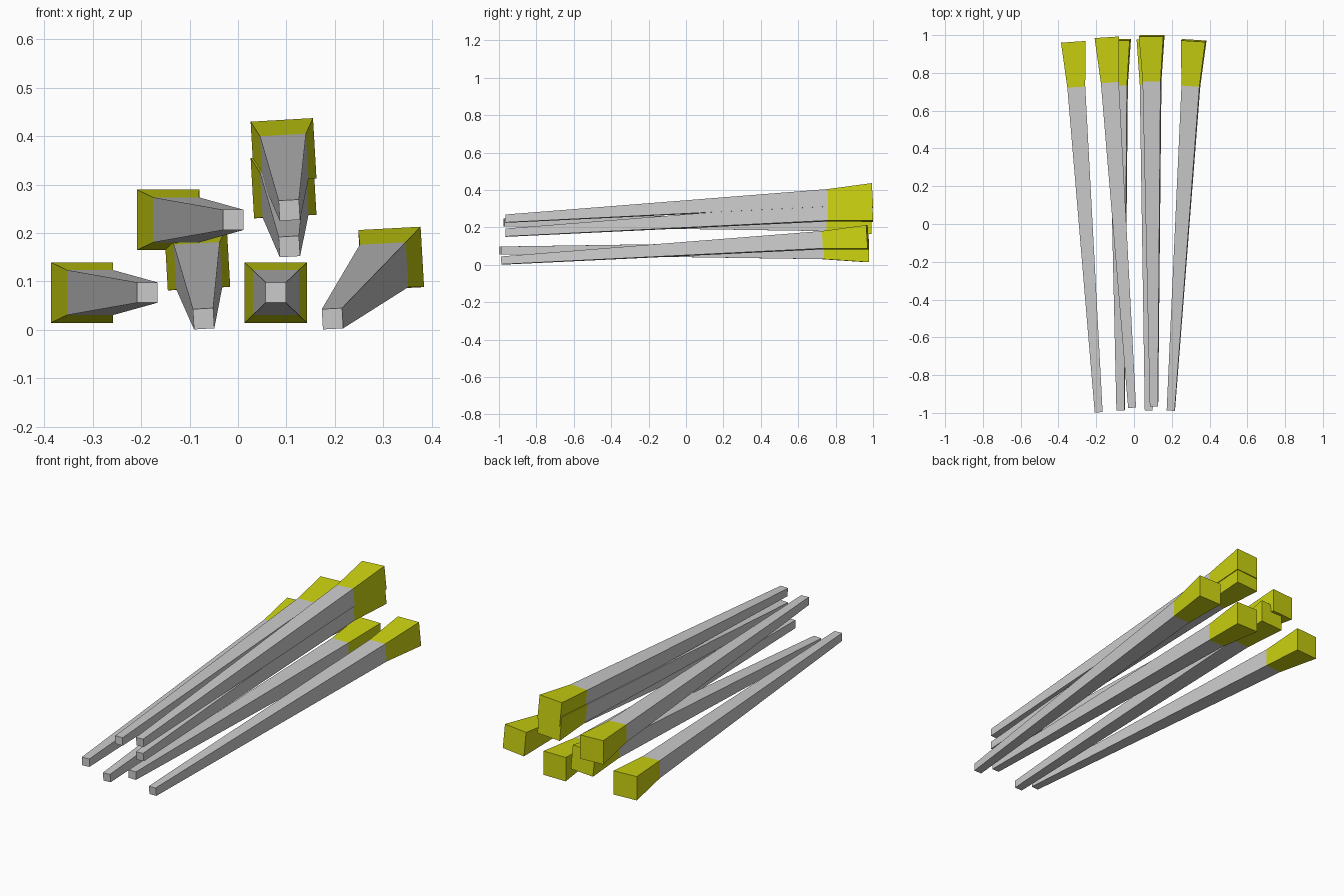
import bpy, bmesh
from math import cos, sin, radians
from mathutils import Vector

if "Cube" in bpy.data.objects:
    bpy.data.objects.remove(bpy.data.objects["Cube"])

yellow = bpy.data.materials.new("yellow_paint")
yellow.diffuse_color = (0.6, 0.65, 0.005, 1)
yellow.use_nodes = True
yellow.node_tree.nodes["Principled BSDF"].inputs["Base Color"].default_value = yellow.diffuse_color

LENGTH, PAINT_START = 1.966, 1.726
TIP, NECK, BUTT = (0.021, 0.021), (0.0475, 0.0465), (0.0645, 0.0625)


def ring(bm, frame, dist, half):
    """Rectangular cross-section at a distance along the stake."""
    start, side, along, up = frame
    return [bm.verts.new(start + along * dist + side * (sx * half[0]) + up * (sz * half[1]))
            for sx, sz in ((-1, -1), (1, -1), (1, 1), (-1, 1))]


def tapered(name, frame, d0, h0, d1, h1, cap_start, cap_end, mat=None):
    bm = bmesh.new()
    a, b = ring(bm, frame, d0, h0), ring(bm, frame, d1, h1)
    for i in range(4):
        j = (i + 1) % 4
        bm.faces.new((a[i], a[j], b[j], b[i]))
    if cap_start:
        bm.faces.new(a[::-1])
    if cap_end:
        bm.faces.new(b)
    bmesh.ops.recalc_face_normals(bm, faces=bm.faces)
    # open pieces: make sure the normals point away from the axis
    mid = sum((v.co for v in bm.verts), Vector()) / 8
    for f in bm.faces:
        f.normal_update()
        if f.normal.dot(f.calc_center_median() - mid) < 0:
            f.normal_flip()
    me = bpy.data.meshes.new(name)
    bm.to_mesh(me)
    bm.free()
    ob = bpy.data.objects.new(name, me)
    bpy.context.collection.objects.link(ob)
    if mat:
        me.materials.append(mat)


def stake(name, tip, end, roll=0.0):
    tip, end = Vector(tip), Vector(end)
    along = (end - tip).normalized()
    side = Vector((cos(radians(roll)), 0, sin(radians(roll))))
    side = (side - along * side.dot(along)).normalized()
    frame = (tip, side, along, side.cross(along))
    tapered(name + "_shaft", frame, 0, TIP, PAINT_START, NECK, True, False)
    tapered(name + "_painted_end", frame, PAINT_START, NECK, LENGTH, BUTT, False, True, yellow)


# level stakes
stake("left_stake", (-0.187, -0.997, 0.077), (-0.322, 0.964, 0.077))
stake("middle_stake", (0.078, -0.988, 0.077), (0.078, 0.978, 0.077))
stake("upper_left_stake", (-0.010, -0.973, 0.227), (-0.144, 0.985, 0.227))
# stakes pitched upwards
stake("lower_stake", (-0.071, -0.987, 0.023), (-0.084, 0.970, 0.147), 3.3)
stake("right_stake", (0.195, -0.987, 0.023), (0.316, 0.969, 0.147), 3.3)
stake("stacked_lower_stake", (0.106, -0.965, 0.172), (0.094, 0.996, 0.296), 3.3)
stake("stacked_upper_stake", (0.106, -0.965, 0.247), (0.094, 0.996, 0.371), 3.3)
